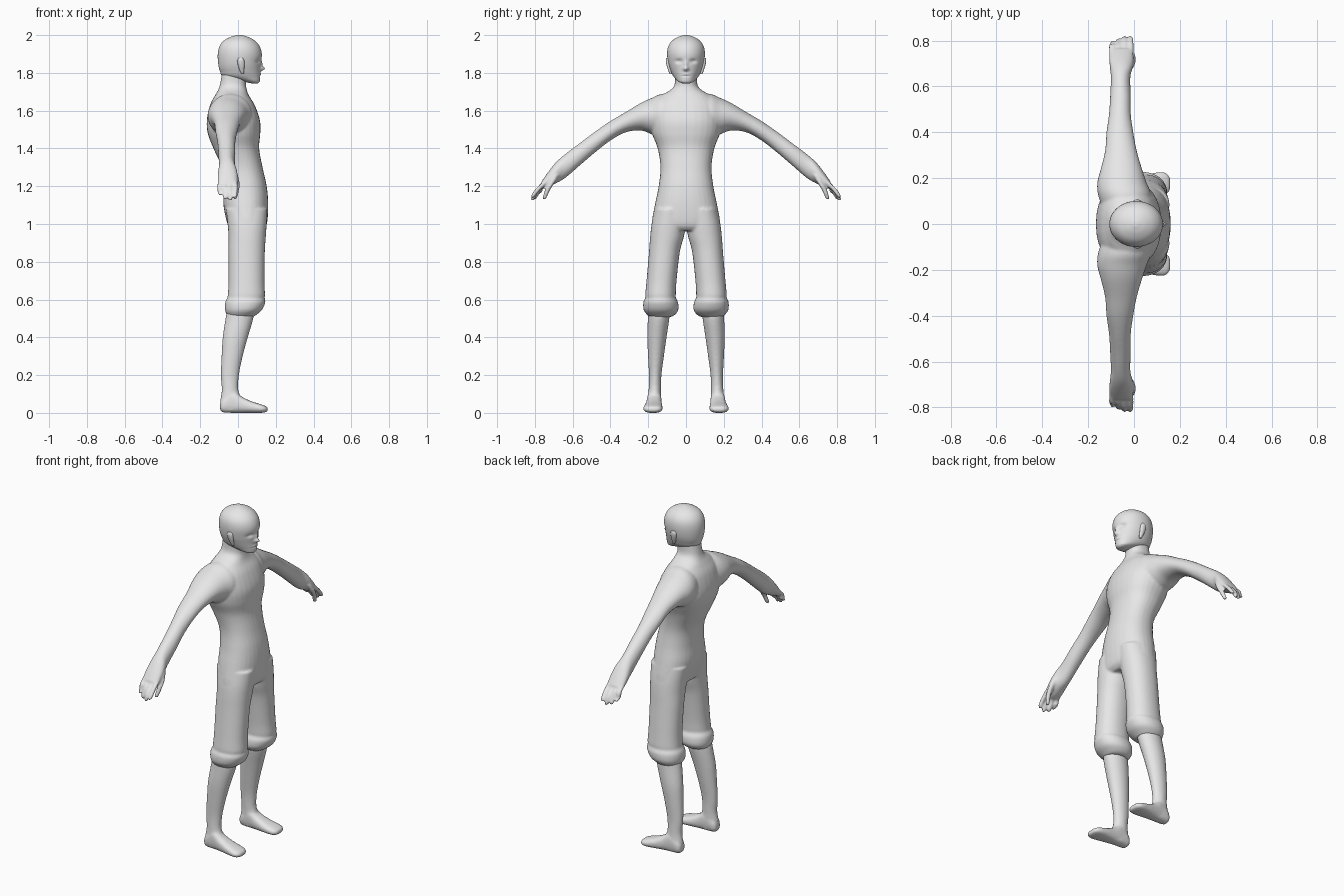
import bpy, bmesh, math
from mathutils import Vector

grey = bpy.data.materials.new("plain grey")
grey.diffuse_color = (0.8, 0.8, 0.8, 1)


def smooth_rows(rows, sub):
    """Catmull-Rom interpolation between cross-section rows."""
    out = []
    for i in range(len(rows) - 1):
        p = [rows[max(0, min(len(rows) - 1, i + k))] for k in (-1, 0, 1, 2)]
        for s in range(sub):
            t = s / sub
            out.append([0.5 * (2 * b + (c - a) * t + (2 * a - 5 * b + 4 * c - d) * t * t
                               + (3 * b - a - 3 * c + d) * t ** 3) for a, b, c, d in zip(*p)])
    return out + [list(rows[-1])]


def loft(bm, axis, rows, side=1, power=2.0, segs=32, sub=5):
    """Rows are (position on axis, min a, max a, min b, max b); side=-1 mirrors in y."""
    order = {"z": (1, 2, 0), "y": (1, 0, 2), "x": (0, 1, 2)}[axis]
    rings = []
    for t, a0, a1, b0, b1 in smooth_rows(rows, sub):
        ring = []
        for k in range(segs):
            th = 2 * math.pi * k / segs
            c, s = math.cos(th), math.sin(th)
            a = (a0 + a1) / 2 + (a1 - a0) / 2 * math.copysign(abs(c) ** (2 / power), c)
            b = (b0 + b1) / 2 + (b1 - b0) / 2 * math.copysign(abs(s) ** (2 / power), s)
            v = (t, a, b)
            ring.append(bm.verts.new((v[order[0]], v[order[1]] * side
                                      if axis != "z" else b * side, v[order[2]])))
        rings.append(ring)
    for r0, r1 in zip(rings, rings[1:]):
        for k in range(segs):
            n = (k + 1) % segs
            bm.faces.new((r0[k], r0[n], r1[n], r1[k]))
    bm.faces.new(rings[0])
    bm.faces.new(rings[-1][::-1])


def finish(bm, name, voxel=None, relax=3):
    bmesh.ops.recalc_face_normals(bm, faces=bm.faces[:])
    me = bpy.data.meshes.new(name)
    bm.to_mesh(me)
    bm.free()
    me.materials.append(grey)
    for p in me.polygons:
        p.use_smooth = True
    ob = bpy.data.objects.new(name, me)
    bpy.context.collection.objects.link(ob)
    if voxel:
        m = ob.modifiers.new("merge", "REMESH")
        m.mode, m.voxel_size, m.use_smooth_shade = "VOXEL", voxel, True
        s = ob.modifiers.new("relax", "SMOOTH")
        s.factor, s.iterations = 0.5, relax
    return ob


def centred(rows):
    return [(z, x0, x1, -h, h) for z, x0, x1, h in rows]


# Torso and neck
bm = bmesh.new()
loft(bm, "z", centred([
    (1.80, -.085, .05, .058), (1.74, -.095, .042, .060), (1.71, -.105, .047, .082),
    (1.68, -.122, .058, .130), (1.63, -.148, .088, .175), (1.55, -.165, .116, .188),
    (1.48, -.160, .118, .180), (1.40, -.130, .112, .150), (1.30, -.086, .130, .135),
    (1.20, -.075, .152, .145), (1.10, -.077, .160, .165), (1.00, -.056, .153, .182),
    (.965, -.04, .13, .165)]), power=2.25)

for side in (1, -1):
    # Shoulder, arm and palm
    loft(bm, "y", [
        (.03, -.12, .05, 1.50, 1.68), (.12, -.155, .075, 1.46, 1.69),
        (.18, -.160, .055, 1.475, 1.668), (.24, -.145, .035, 1.495, 1.640),
        (.32, -.126, .012, 1.485, 1.592), (.40, -.120, -.003, 1.442, 1.545),
        (.48, -.109, -.014, 1.380, 1.490), (.56, -.104, -.014, 1.312, 1.430),
        (.64, -.101, -.016, 1.243, 1.370), (.69, -.106, -.004, 1.215, 1.325),
        (.73, -.108, -.002, 1.195, 1.275), (.765, -.102, -.008, 1.185, 1.225)], side)
    # Four fingers, then the thumb
    for x, tip, low in ((-.095, .79, 1.15), (-.068, .80, 1.13), (-.041, .81, 1.125), (-.015, .81, 1.14)):
        loft(bm, "z", [(z, x - r, x + r, y - r, y + r) for z, y, r in (
            (1.23, .735, .014), (1.20, .768, .015), (1.17, tip - .015, .014),
            (low + .008, tip, .011), (low, tip + .003, .006))], side, segs=12)
    loft(bm, "z", [(z, x - r, x + r, y - r, y + r) for z, x, y, r in (
        (1.26, -.02, .69, .02), (1.22, -.008, .71, .016), (1.18, -.008, .733, .014),
        (1.14, -.015, .748, .011), (1.13, -.016, .75, .006))], side, segs=12)
    # Trouser leg with gathered cuff
    loft(bm, "z", [
        (1.08, -.065, .155, .000, .165), (1.00, -.055, .152, .000, .182),
        (.93, -.050, .147, .012, .190), (.85, -.050, .142, .033, .196),
        (.70, -.050, .140, .050, .209), (.625, -.054, .143, .054, .216),
        (.61, -.056, .141, .054, .215), (.585, -.068, .145, .042, .226),
        (.545, -.069, .127, .041, .224), (.518, -.058, .095, .060, .205),
        (.508, -.045, .080, .080, .190)], side, power=2.15)
finish(bm, "body", 0.007)

# Lower legs with feet
for side, label in ((1, "left"), (-1, "right")):
    bm = bmesh.new()
    loft(bm, "z", [
        (.56, -.055, .085, .085, .200), (.50, -.066, .081, .088, .202),
        (.40, -.081, .052, .103, .205), (.30, -.087, .025, .117, .201),
        (.20, -.091, .005, .130, .196), (.12, -.086, .002, .133, .198),
        (.06, -.094, .025, .132, .204), (.01, -.088, .030, .135, .200)], side)
    loft(bm, "x", [
        (-.095, .150, .185, .018, .050), (-.08, .136, .200, .003, .080),
        (-.03, .130, .206, .000, .120), (.02, .128, .212, .000, .086),
        (.07, .125, .220, .000, .062), (.12, .125, .226, .000, .046),
        (.147, .134, .217, .004, .036), (.158, .155, .195, .010, .026)], side, power=2.5)
    finish(bm, label + "_lower_leg", 0.007)

# Head with face relief pushed along x: (y, z, y spread, z spread, amount)
bm = bmesh.new()
loft(bm, "z", centred([
    (1.745, .070, .106, .020), (1.755, .025, .115, .042), (1.78, -.075, .118, .066),
    (1.81, -.096, .118, .081), (1.85, -.105, .121, .094), (1.90, -.107, .126, .100),
    (1.94, -.098, .115, .094), (1.97, -.076, .090, .074), (1.99, -.040, .055, .043),
    (2.00, -.005, .020, .012)]), segs=96, sub=8)
relief = [(0, 1.822, .013, .011, .022), (0, 1.845, .010, .018, .009),
          (.038, 1.862, .018, .010, -.011), (-.038, 1.862, .018, .010, -.011),
          (0, 1.793, .022, .004, .004), (0, 1.783, .022, .003, -.004)]
for v in bm.verts:
    if v.co.x > .04:
        fade = min(1, (v.co.x - .04) / .03)
        v.co.x += fade * sum(amt * math.exp(-((v.co.y - y) / sy) ** 2 - ((v.co.z - z) / sz) ** 2)
                             for y, z, sy, sz, amt in relief)
finish(bm, "head")

# Ears
for side, label in ((1, "left"), (-1, "right")):
    bm = bmesh.new()
    loft(bm, "z", [
        (1.795, .018, .030, .076, .086), (1.81, .010, .032, .076, .093),
        (1.84, .000, .034, .082, .103), (1.865, -.004, .033, .085, .107),
        (1.88, .004, .026, .088, .104)], side, segs=16)
    finish(bm, label + "_ear")
